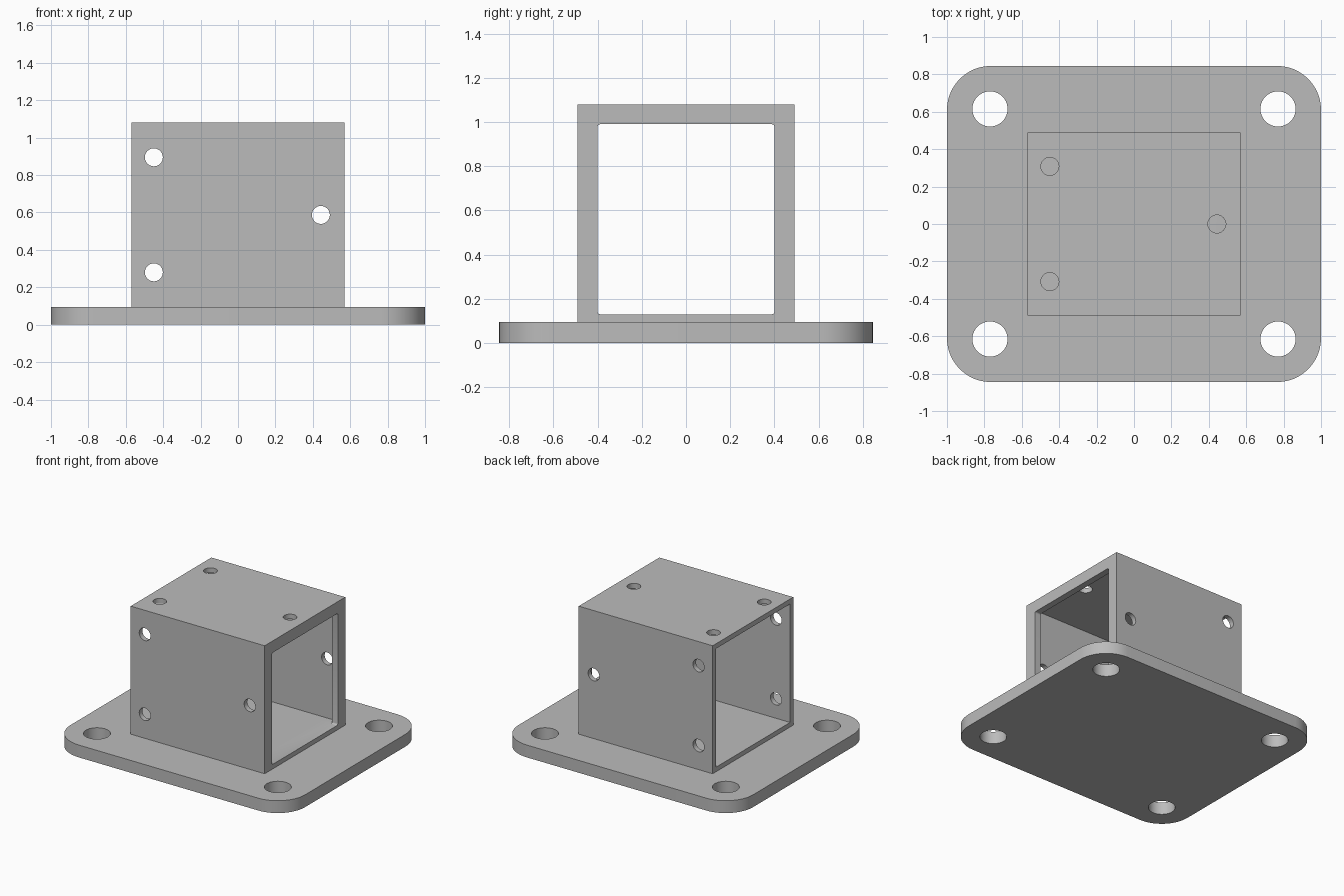
import bpy, bmesh, math
from mathutils import Matrix, Vector

if "Cube" in bpy.data.objects:
    bpy.data.objects.remove(bpy.data.objects["Cube"], do_unlink=True)

steel = bpy.data.materials.new("grey_metal")
steel.use_nodes = True
GREY = (0.5, 0.5, 0.5, 1)
steel.diffuse_color = GREY
steel.node_tree.nodes["Principled BSDF"].inputs["Base Color"].default_value = GREY


def make_object(name, bm):
    mesh = bpy.data.meshes.new(name)
    bm.to_mesh(mesh)
    bm.free()
    mesh.materials.append(steel)
    obj = bpy.data.objects.new(name, mesh)
    bpy.context.collection.objects.link(obj)
    return obj


def block(name, low, high, radius=0, axis=2, segments=12):
    """Box between two corners; edges along one axis may be rounded."""
    low, high = Vector(low), Vector(high)
    bm = bmesh.new()
    bmesh.ops.create_cube(bm, size=1)
    bmesh.ops.scale(bm, vec=high - low, verts=bm.verts)
    bmesh.ops.translate(bm, vec=(low + high) / 2, verts=bm.verts)
    if radius:
        edges = [e for e in bm.edges
                 if abs((e.verts[0].co - e.verts[1].co)[axis]) > 1e-4]
        bmesh.ops.bevel(bm, geom=edges, offset=radius, segments=segments,
                        profile=0.5, affect='EDGES')
    return make_object(name, bm)


def drill(name, centre, radius, depth, axis='Z'):
    """Cylinder cutter along Z or Y."""
    turn = Matrix.Rotation(math.pi / 2, 4, 'X') if axis == 'Y' else Matrix()
    bm = bmesh.new()
    bmesh.ops.create_cone(bm, cap_ends=True, segments=40, radius1=radius,
                          radius2=radius, depth=depth,
                          matrix=Matrix.Translation(centre) @ turn)
    return make_object(name, bm)


def cut(target, cutters):
    """Subtract each cutter, then discard it."""
    bpy.context.view_layer.objects.active = target
    for cutter in cutters:
        cutter.hide_render = True
        mod = target.modifiers.new("cut", 'BOOLEAN')
        mod.operation = 'DIFFERENCE'
        mod.solver = 'EXACT'
        mod.object = cutter
        bpy.ops.object.modifier_apply(modifier=mod.name)
        bpy.data.objects.remove(cutter, do_unlink=True)


def finish(obj):
    bpy.ops.object.select_all(action='DESELECT')
    obj.select_set(True)
    bpy.context.view_layer.objects.active = obj
    bpy.ops.object.shade_smooth_by_angle(angle=math.radians(30))


PLATE_TOP = 0.095
FLOOR = 0.13
TOP = 1.08

# Base plate with rounded corners and four bolt holes
plate = block("base_plate", (-1, -0.845, 0), (1, 0.845, PLATE_TOP), radius=0.235)
cut(plate, [drill("bolt_cutter", (sx * 0.77, sy * 0.615, 0.05), 0.094, 0.4)
            for sx in (-1, 1) for sy in (-1, 1)])
finish(plate)

# Square sleeve: thin walls, with a narrower stop lip at the +x end
sleeve = block("square_sleeve", (-0.57, -0.49, PLATE_TOP), (0.57, 0.49, TOP))
cavity = block("cavity_cutter", (-0.8, -0.452, FLOOR), (0.52, 0.452, 1.042))
mouth = block("mouth_cutter", (0.4, -0.4, FLOOR), (0.8, 0.4, 0.99),
              radius=0.012, axis=0, segments=4)

# Three screw holes through both sides and three through the roof
side_holes = [drill("side_cutter", (x, 0, z), 0.048, 1.4, 'Y')
              for x, z in ((-0.45, 0.895), (-0.45, 0.28), (0.443, 0.587))]
roof_holes = [drill("roof_cutter", (x, y, TOP), 0.048, 0.3)
              for x, y in ((-0.45, 0.308), (-0.45, -0.308), (0.443, 0))]
cut(sleeve, [cavity, mouth] + side_holes + roof_holes)
finish(sleeve)
